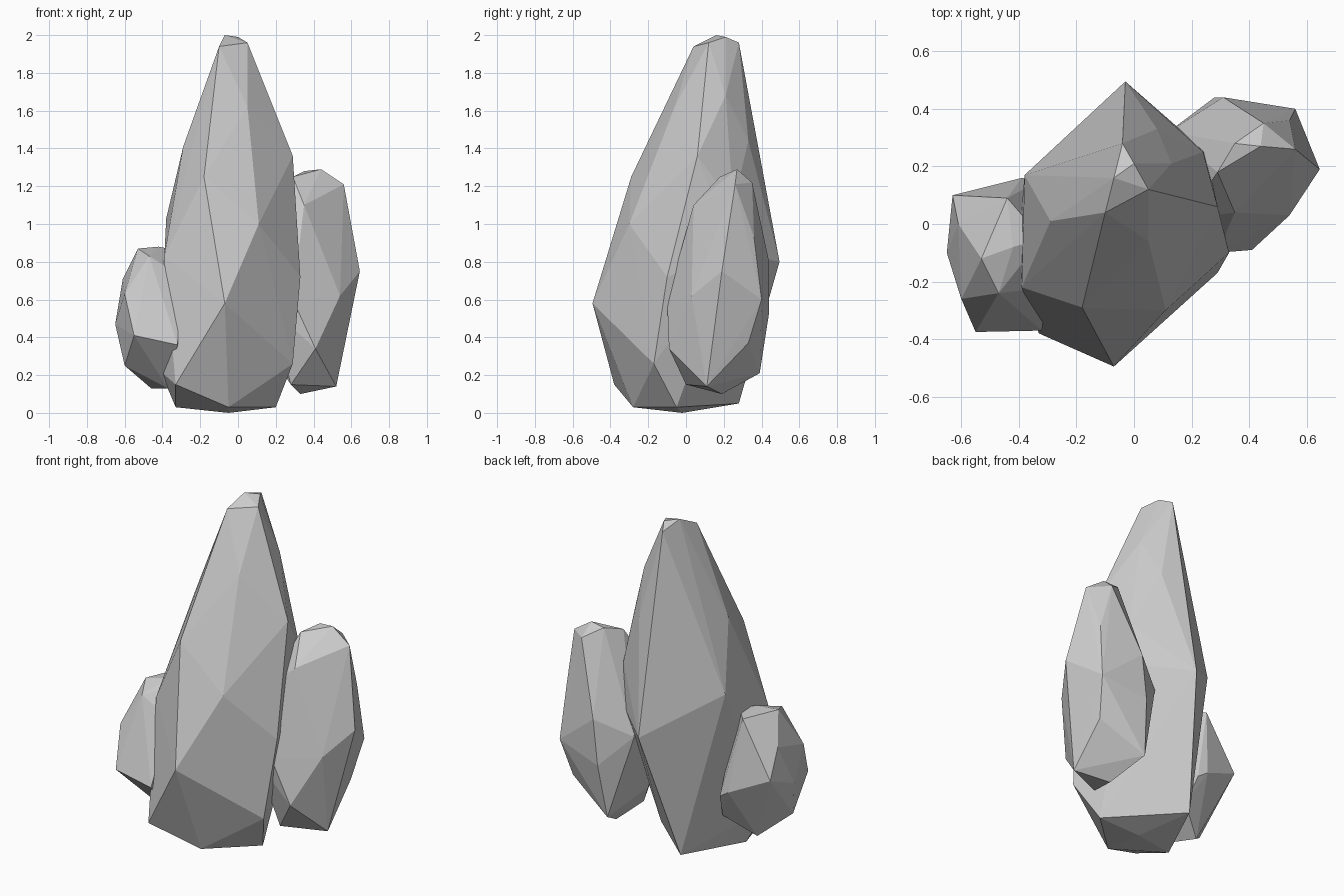
import bpy, bmesh


def rock(name, *bands):
    """Flat-faceted boulder: convex hull around a few bands of corner points."""
    bm = bmesh.new()
    for band in bands:
        for p in band:
            bm.verts.new(p)
    bmesh.ops.convex_hull(bm, input=bm.verts[:])
    loose = [v for v in bm.verts if not v.link_faces]
    bmesh.ops.delete(bm, geom=loose, context='VERTS')
    bmesh.ops.recalc_face_normals(bm, faces=bm.faces[:])
    me = bpy.data.meshes.new(name)
    bm.to_mesh(me)
    bm.free()
    ob = bpy.data.objects.new(name, me)
    bpy.context.collection.objects.link(ob)
    return ob


# tall central spire: tip, shoulder, belly, foot
rock("main_rock",
     [(-.10, .04, 1.94), (-.07, .16, 2.0), (0, .21, 1.99), (-.04, .28, 1.96), (.05, .12, 1.96)],
     [(.05, -.06, 1.62), (.13, .21, 1.68), (.08, .33, 1.44), (-.29, .01, 1.41), (-.18, -.29, 1.25),
      (.29, .06, 1.36), (.24, .25, 1.1), (.11, -.30, 1.0), (-.38, .17, 1.03)],
     [(-.39, -.22, .83), (-.03, .495, .80), (.33, -.10, .72), (.25, .25, .85), (-.07, -.495, .58)],
     [(.29, -.17, .26), (-.41, -.18, .22), (-.33, -.38, .15), (-.05, -.28, .03),
      (.20, -.05, .03), (-.16, .28, .05), (-.33, -.10, .03), (-.05, -.02, 0)])

# medium rock on the right, its inner side sunk into the spire
rock("right_rock",
     [(.44, .27, 1.29), (.35, .28, 1.28), (.29, .18, 1.25), (.45, .35, 1.22), (.56, .26, 1.21)],
     [(.35, .04, 1.10), (.54, .36, .93), (.31, .44, .80), (.645, .19, .75), (.12, .32, .70)],
     [(.29, -.10, .60), (.54, .03, .62), (.56, .40, .60), (.28, .44, .53), (.41, -.09, .34)],
     [(.52, .11, .14), (.33, .19, .10), (.28, 0, .15), (.25, .39, .21), (.52, .33, .37)],
     [(.18, .02, .95), (.18, -.08, .55), (.18, .10, .30)])

# small rock on the left, its inner side sunk into the spire
rock("left_rock",
     [(-.53, -.12, .87), (-.42, -.08, .88), (-.44, .09, .87), (-.47, -.24, .83), (-.61, 0, .71)],
     [(-.60, -.26, .63), (-.63, .10, .55), (-.65, -.10, .47), (-.39, .16, .44), (-.30, -.22, .72)],
     [(-.55, -.375, .41), (-.32, -.37, .36), (-.60, -.16, .25), (-.46, -.02, .13), (-.37, -.15, .13)],
     [(-.32, -.05, .86), (-.33, .15, .40), (-.30, .08, .25)])
